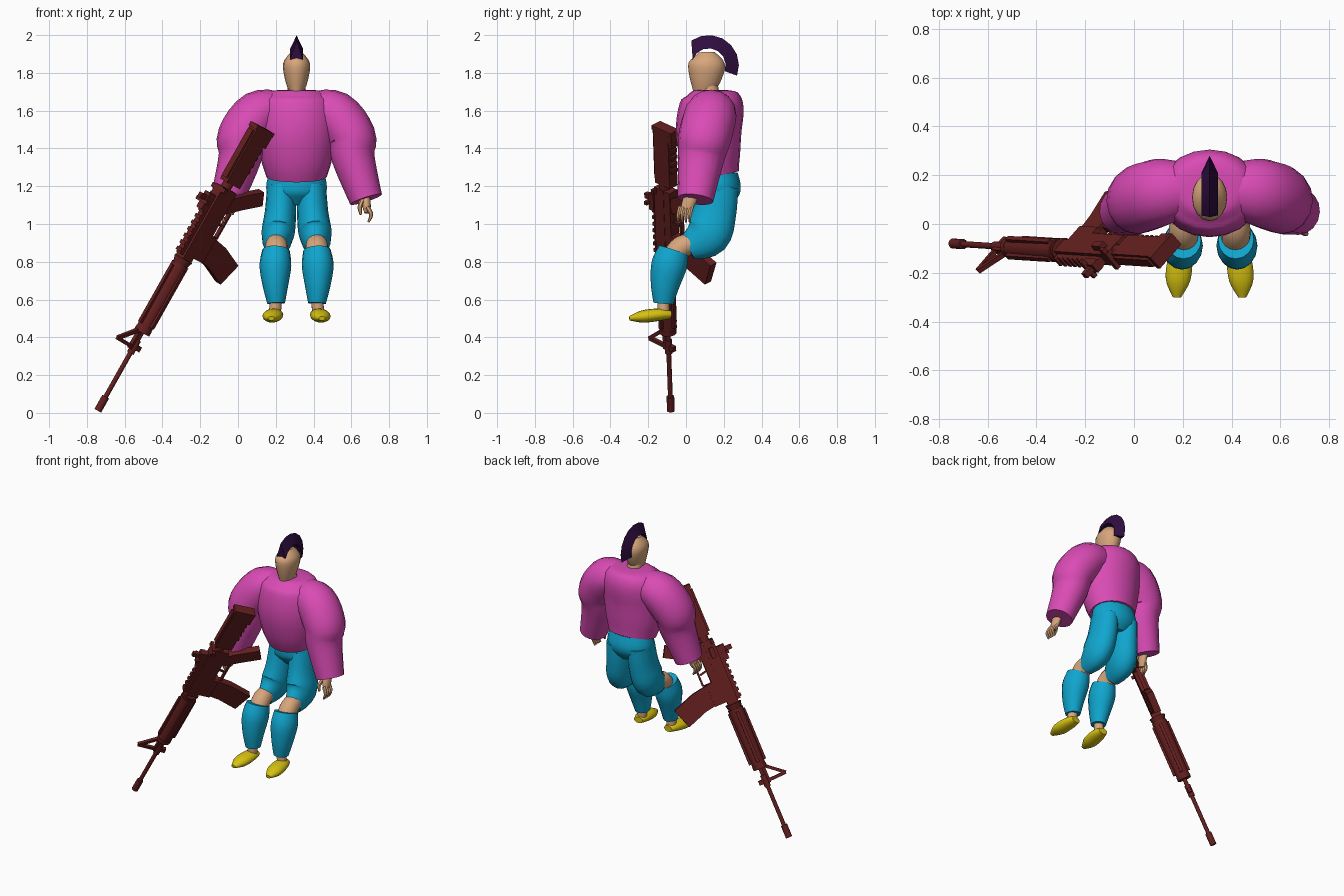
import bpy, bmesh, math
from mathutils import Vector, Matrix

if "Cube" in bpy.data.objects:
    bpy.data.objects.remove(bpy.data.objects["Cube"])


def material(name, rgb):
    mat = bpy.data.materials.new(name)
    mat.use_nodes = True
    mat.diffuse_color = (*rgb, 1)
    mat.node_tree.nodes["Principled BSDF"].inputs["Base Color"].default_value = (*rgb, 1)
    return mat


SKIN = material("skin", (.68, .38, .2))
PINK = material("pink sweater", (.7, .07, .46))
TEAL = material("teal trousers", (.005, .38, .62))
YELLOW = material("yellow shoes", (.68, .54, .005))
PURPLE = material("dark purple hair", (.028, .004, .05))
RED = material("dark red metal", (.13, .014, .014))


def finish(name, bm, mat, frame, mirror=False, angle=45):
    """Turn a bmesh into a shaded object placed in the given frame."""
    bmesh.ops.recalc_face_normals(bm, faces=bm.faces)
    mesh = bpy.data.meshes.new(name)
    bm.to_mesh(mesh)
    bm.free()
    mesh.materials.append(mat)
    for polygon in mesh.polygons:
        polygon.use_smooth = True
    mesh.set_sharp_from_angle(angle=math.radians(angle))
    part = bpy.data.objects.new(name, mesh)
    bpy.context.collection.objects.link(part)
    part.matrix_world = frame
    if mirror:
        part.modifiers.new("Mirror", 'MIRROR')


def loft(bm, loops):
    """Skin neighbouring loops of vertices and cap both ends."""
    for low, high in zip(loops, loops[1:]):
        for k in range(len(low)):
            bm.faces.new((low[k - 1], low[k], high[k], high[k - 1]))
    bm.faces.new(loops[0])
    bm.faces.new(loops[-1])


def smooth_path(points, steps=4):
    """Pass a smooth spline through the control points."""
    pts = [Vector(p) for p in points]
    path = []
    for i in range(len(pts) - 1):
        b, c = pts[i], pts[i + 1]
        leave = (c - pts[max(i - 1, 0)]) / 2
        arrive = (pts[min(i + 2, len(pts) - 1)] - b) / 2
        for k in range(steps):
            t = k / steps
            blend = t * t * (3 - 2 * t)
            path.append(b.lerp(c, blend) + leave * (t * (1 - t) ** 2) - arrive * (t * t * (1 - t)))
    return path + [pts[-1]]


BODY = Matrix.Translation((.31, 0, 0))
FORWARD, UPWARD = Vector((0, 1, 0)), Vector((0, 0, 1))


def tube(name, mat, *points, mirror=False, depth=1.0, sides=16, ref=FORWARD):
    """Organic tube through x, y, z, radius points; depth stretches it along ref."""
    bm = bmesh.new()
    path = smooth_path(points)
    loops = []
    for i, point in enumerate(path):
        tangent = path[min(i + 1, len(path) - 1)] - path[max(i - 1, 0)]
        tangent = tangent.to_3d().normalized()
        along = (ref - tangent * ref.dot(tangent)).normalized()
        across = tangent.cross(along)
        loop = []
        for k in range(sides):
            a = math.tau * k / sides
            offset = across * math.cos(a) + along * (depth * math.sin(a))
            loop.append(bm.verts.new(point.to_3d() + offset * point.w))
        loops.append(loop)
    loft(bm, loops)
    finish(name, bm, mat, BODY, mirror)


# Head and neck
tube("head", SKIN, (0, .085, 1.69, .035), (0, .1, 1.76, .06), (0, .11, 1.85, .071), (0, .11, 1.91, .03), depth=1.35)
tube("neck", SKIN, (0, .13, 1.65, .055), (0, .12, 1.75, .045))

# Wedge-shaped hair crest swept over the head and down the back
bm = bmesh.new()
loops = []
for k in range(8):
    ridge = math.radians(125 - k * 145 / 7)
    root = math.radians(160 - k * 180 / 7)
    loops.append([bm.verts.new((x, .12 + radius * math.cos(a), 1.84 + radius * math.sin(a)))
                  for x, radius, a in ((0, .16, ridge), (.034, .09, root), (-.034, .09, root))])
loft(bm, loops)
finish("hair_crest", bm, PURPLE, BODY, angle=25)

# Sweater
tube("sweater_body", PINK, (0, .15, 1.25, .16), (0, .13, 1.35, .19), (0, .12, 1.5, .21),
     (0, .14, 1.64, .2), (0, .14, 1.7, .14), (0, .14, 1.71, .06), depth=.83, sides=20)
tube("sleeve", PINK, (.08, .14, 1.6, .1), (.2, .13, 1.58, .128), (.29, .1, 1.46, .13),
     (.3, .08, 1.35, .114), (.368, .05, 1.13, .088), mirror=True, depth=1.08)

# Hands with curled fingers
tube("palm", SKIN, (.36, .04, 1.18, .026), (.37, .01, 1.1, .023), (.375, 0, 1.06, .016), mirror=True, depth=1.5)
for k in range(4):
    y = k * .02 - .04
    tube(f"finger_{k + 1}", SKIN, (.375, y + .01, 1.09, .012), (.395, y, 1.05, .011),
         (.38, y, 1.01, .006), mirror=True, sides=6)
tube("thumb", SKIN, (.35, 0, 1.13, .013), (.335, -.02, 1.09, .012), (.34, -.03, 1.05, .007), mirror=True, sides=6)

# Trousers with bare knees and ankles
tube("waist_skin", SKIN, (0, .16, 1.22, .13), (0, .15, 1.3, .13), depth=.8)
tube("trouser_hips", TEAL, (0, .17, 1.1, .09), (0, .17, 1.17, .158), (0, .16, 1.26, .15), depth=.76)
tube("trouser_thigh", TEAL, (.08, .17, 1.2, .076), (.085, .15, 1.06, .083), (.1, .11, .94, .086),
     (.108, .01, .875, .05), mirror=True, depth=1.4)
tube("knee", SKIN, (.107, .06, .9, .05), (.107, -.02, .88, .06), (.107, -.07, .82, .06), mirror=True)
tube("trouser_shin", TEAL, (.108, -.065, .86, .073), (.112, -.09, .78, .084), (.112, -.11, .68, .069),
     (.108, -.12, .58, .047), mirror=True, depth=1.12)
tube("ankle", SKIN, (.11, -.12, .6, .032), (.114, -.12, .53, .032), mirror=True)
tube("shoe", YELLOW, (.115, -.08, .52, .032), (.12, -.14, .52, .05), (.13, -.23, .51, .05),
     (.134, -.3, .5, .017), mirror=True, depth=.65, ref=UPWARD)

# Rifle frame: x runs from muzzle to butt, y sideways, z towards the magazine
muzzle, butt = Vector((-.742, -.08, .012)), Vector((.105, -.135, 1.515))
U = (butt - muzzle).normalized()
roll = Vector((.6, .7, -.35))
D = (roll - U * roll.dot(U)).normalized()
GUN = Matrix.Translation(muzzle) @ Matrix((U, D.cross(U), D)).transposed().to_4x4()


def bar(name, *points, width, half, side=0.0):
    """Flat-sided bar following x, z points; half is its half thickness."""
    bm = bmesh.new()
    pts = [Vector(p) for p in points]
    loops = []
    for i, point in enumerate(pts):
        tangent = pts[min(i + 1, len(pts) - 1)] - pts[max(i - 1, 0)]
        edge = tangent.normalized().orthogonal() * width / 2
        corners = ((point + edge, half), (point + edge, -half), (point - edge, -half), (point - edge, half))
        loops.append([bm.verts.new((p.x, side + y, p.y)) for p, y in corners])
    loft(bm, loops)
    finish(name, bm, RED, GUN, angle=25)


def rod(name, start, end, radius, end_radius=None, drop=0.0):
    bm = bmesh.new()
    place = Matrix.Translation(((start + end) / 2, 0, drop)) @ Matrix.Rotation(math.pi / 2, 4, 'Y')
    bmesh.ops.create_cone(bm, cap_ends=True, segments=12, radius1=radius,
                          radius2=end_radius or radius, depth=end - start, matrix=place)
    finish(name, bm, RED, GUN)


# Barrel, front sight and handguard
rod("flash_hider", 0, .085, .021)
rod("barrel", .08, .52, .013)
rod("gas_block", .35, .43, .02)
bar("front_sight_post", (.385, 0), (.39, -.14), width=.02, half=.01)
bar("front_sight_brace", (.49, -.02), (.39, -.14), width=.02, half=.01)
bar("front_sight_base", (.37, -.02), (.5, -.02), width=.02, half=.012)
bar("sling_mount", (.39, 0), (.39, .045), width=.03, half=.012)
rod("handguard_cap", .475, .5, .046)
rod("handguard", .495, .89, .044, .05)
rod("handguard_ring", .885, .925, .042, .054)
for sign, place in ((-1, "right"), (1, "left")):
    bar(f"handguard_{place}_rail", (.52, 0), (.87, 0), width=.02, half=.01, side=sign * .048)
for sign, place in ((-1, "top"), (1, "bottom")):
    bar(f"handguard_{place}_rail", (.52, sign * .048), (.87, sign * .048), width=.02, half=.01)

# Receiver, sights and controls
bar("upper_receiver", (.92, 0), (1.36, 0), width=.07, half=.032)
bar("lower_receiver", (.95, .05), (1.36, .05), width=.06, half=.03)
bar("magazine_well", (.95, .09), (1.1, .09), width=.05, half=.03)
bar("top_rail", (.94, -.045), (1.3, -.045), width=.025, half=.018)
for k in range(9):
    x = .95 + k * .04
    bar(f"rail_tooth_{k + 1}", (x, -.06), (x + .02, -.06), width=.015, half=.02)
bar("rear_sight_base", (1.2, -.07), (1.3, -.07), width=.035, half=.022)
bar("rear_sight_post", (1.265, -.08), (1.265, -.13), width=.03, half=.012)
bar("rear_sight_knob", (1.235, -.09), (1.255, -.09), width=.02, half=.045)
bar("charging_handle", (1.33, -.025), (1.355, -.025), width=.02, half=.055)
bar("bolt_assist", (1.24, 0), (1.31, 0), width=.03, half=.015, side=-.042)
bar("magazine", (1.03, .08), (1.01, .2), (.96, .34), width=.14, half=.023)
bar("trigger_guard", (1.095, .08), (1.1, .135), (1.25, .135), width=.012, half=.012)
bar("trigger", (1.18, .08), (1.17, .125), width=.012, half=.006)
bar("pistol_grip", (1.27, .07), (1.33, .16), (1.4, .28), width=.08, half=.024)

# Buffer tube and stock
rod("buffer_tube", 1.33, 1.6, .03, drop=.015)
bar("stock", (1.39, .028), (1.72, .028), width=.11, half=.03)
bar("stock_heel", (1.64, .09), (1.72, .09), width=.03, half=.028)
bar("stock_ridge", (1.41, -.03), (1.7, -.03), width=.02, half=.02)
for k in range(4):
    x = 1.48 + k * .04
    bar(f"stock_notch_{k + 1}", (x, .085), (x + .02, .085), width=.02, half=.024)
bar("butt_pad", (1.71, .035), (1.735, .035), width=.14, half=.032)
